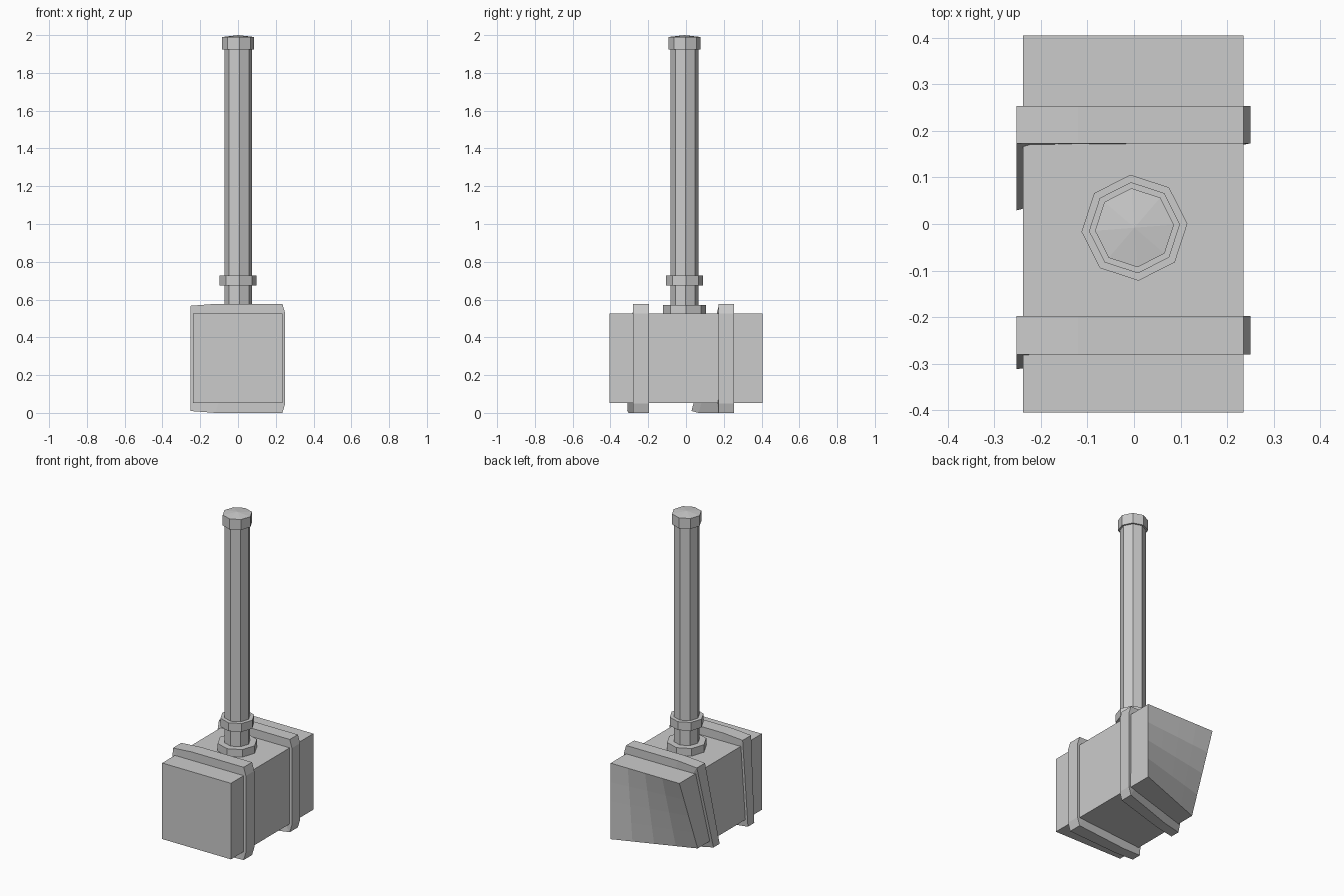
import bpy, bmesh, math

if "Cube" in bpy.data.objects:
    bpy.data.objects.remove(bpy.data.objects["Cube"])

X0, X1, Y0, Y1, Z0, Z1 = -0.238, 0.235, -0.405, 0.405, 0.052, 0.525


def skew(co):
    """Pull the lower left back corner of the head forward, fading to nothing elsewhere."""
    u = (X1 - co.x) / (X1 - X0)
    v = (Z1 - co.z) / (Z1 - Z0)
    if u > 0 and v > 0:
        co.y -= 0.222 * (co.y - Y0) * u * v


def finish(name, bm):
    bmesh.ops.recalc_face_normals(bm, faces=bm.faces)
    mesh = bpy.data.meshes.new(name)
    bm.to_mesh(mesh)
    bm.free()
    obj = bpy.data.objects.new(name, mesh)
    bpy.context.collection.objects.link(obj)
    return obj


def octagon(name, r, z0, z1, dome=0.0):
    """Upright eight-sided bar on the handle axis, with an optional shallow point on top."""
    bm = bmesh.new()
    ring = lambda z: [bm.verts.new((0.001 + r * math.cos(math.radians(4.4 + 45 * i)),
                                    -0.008 + r * math.sin(math.radians(4.4 + 45 * i)), z))
                      for i in range(8)]
    low, top = ring(z0), ring(z1)
    bm.faces.new(low)
    tip = bm.verts.new((0.001, -0.008, z1 + dome)) if dome else None
    for i in range(8):
        j = (i + 1) % 8
        bm.faces.new((low[i], low[j], top[j], top[i]))
        if tip:
            bm.faces.new((top[i], top[j], tip))
    if not tip:
        bm.faces.new(top)
    return finish(name, bm)


def band(name, y0, y1):
    """Strap around the head: chamfered on the right, square on the left."""
    right = [(0.25, 0.05), (0.25, 0.527), (0.235, 0.577)]
    left = [(-0.12, 0.577), (-0.252, 0.567), (-0.252, 0.01), (-0.12, 0.0)]
    outer = right + left + [(0.235, 0.0)]
    inner = [(x * 0.85, 0.288 + (z - 0.288) * 0.8) for x, z in outer]
    bm = bmesh.new()
    loops = [[bm.verts.new((x, y, z)) for x, z in pts]
             for pts, y in ((outer, y0), (outer, y1), (inner, y1), (inner, y0))]
    for k in range(4):
        a, b = loops[k], loops[(k + 1) % 4]
        for i in range(8):
            j = (i + 1) % 8
            bm.faces.new((a[i], a[j], b[j], b[i]))
    for v in bm.verts:
        skew(v.co)
    return finish(name, bm)


# Head block, subdivided so the skewed end stays an even twist
bm = bmesh.new()
bmesh.ops.create_cube(bm, size=1)
bmesh.ops.subdivide_edges(bm, edges=bm.edges[:], cuts=3, use_grid_fill=True)
for v in bm.verts:
    v.co.x = X0 + (v.co.x + 0.5) * (X1 - X0)
    v.co.y = Y0 + (v.co.y + 0.5) * (Y1 - Y0)
    v.co.z = Z0 + (v.co.z + 0.5) * (Z1 - Z0)
    skew(v.co)
finish("head", bm)

# Straps
band("front_band", -0.28, -0.197)
band("back_band", 0.173, 0.253)

# Handle with its rings and end cap
octagon("handle", 0.074, 0.50, 1.95)
octagon("base_ring", 0.114, 0.50, 0.572)
octagon("handle_ring", 0.098, 0.675, 0.727)
octagon("end_cap", 0.085, 1.925, 1.99, dome=0.01)
